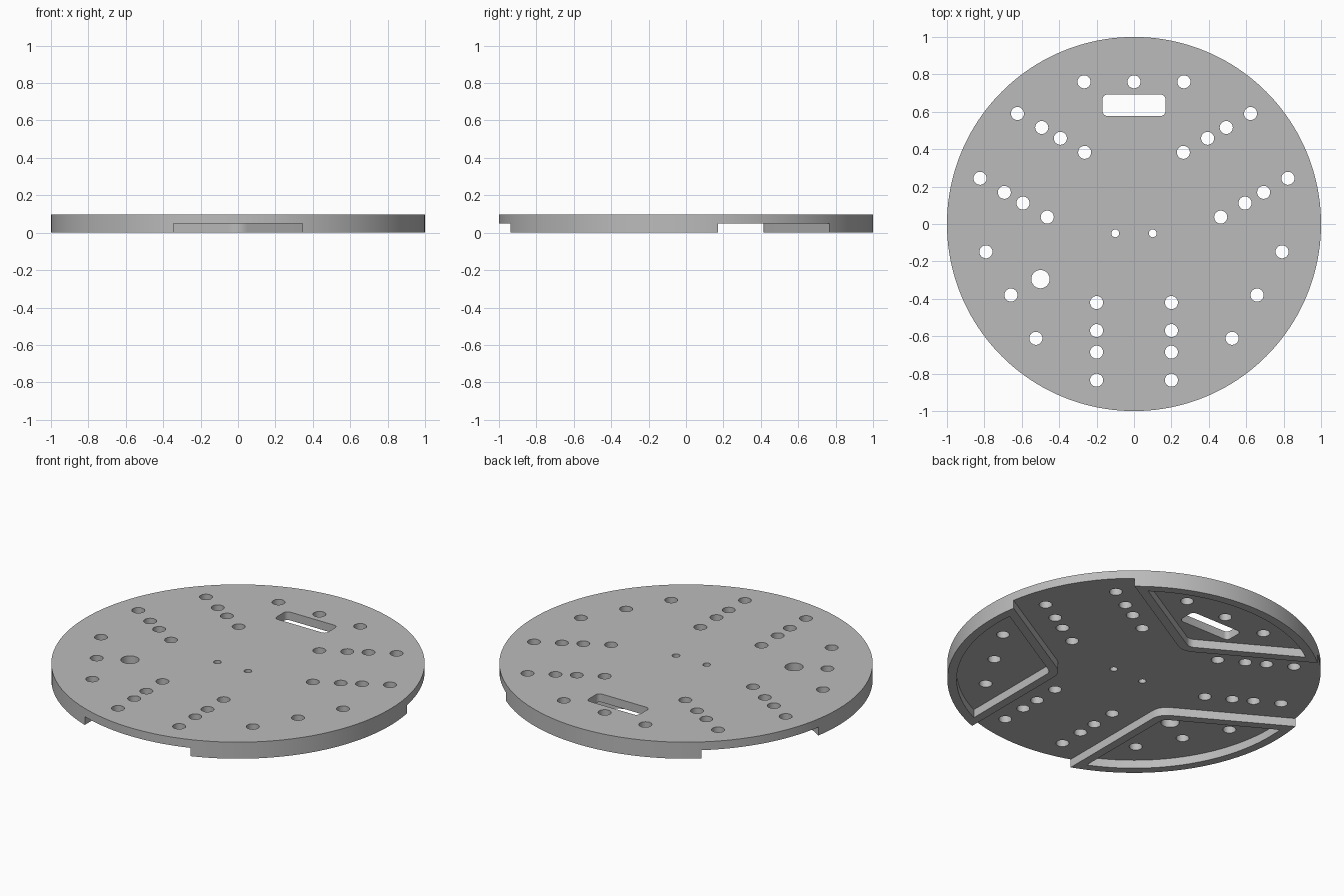
import bpy, bmesh
from math import sin, cos, asin, radians, degrees

cube = bpy.data.objects.get("Cube")
if cube:
    bpy.data.objects.remove(cube, do_unlink=True)

HEIGHT, DEPTH = 0.098, 0.049     # disc thickness, underside recess depth
ARM, RIM, FILLET = 0.345, 0.05, 0.1   # channel half width, rim width, corner
WEDGES = (90, 210, 330)          # directions of the raised wedges


def arc(cx, cy, r, start, end, steps):
    """Points along an arc, both ends included."""
    angles = [radians(start + (end - start) * i / steps) for i in range(steps + 1)]
    return [(cx + r * cos(t), cy + r * sin(t)) for t in angles]


def circle(cx, cy, r, steps):
    return arc(cx, cy, r, 0, 360, steps)[:-1]


def turn(x, y, angle):
    c, s = cos(radians(angle)), sin(radians(angle))
    return (x * c - y * s, x * s + y * c)


def prisms(name, outlines, z0, z1):
    """One object holding an upright prism for each outline."""
    bm = bmesh.new()
    for outline in outlines:
        face = bm.faces.new([bm.verts.new((x, y, z0)) for x, y in outline])
        new = bmesh.ops.extrude_face_region(bm, geom=[face])["geom"]
        verts = [v for v in new if isinstance(v, bmesh.types.BMVert)]
        bmesh.ops.translate(bm, verts=verts, vec=(0, 0, z1 - z0))
    bmesh.ops.recalc_face_normals(bm, faces=bm.faces[:])
    mesh = bpy.data.meshes.new(name)
    bm.to_mesh(mesh)
    bm.free()
    obj = bpy.data.objects.new(name, mesh)
    bpy.context.collection.objects.link(obj)
    return obj


# Disc
disc = prisms("base_disc", [circle(0, 0, 1, 160)], 0, HEIGHT)

# Three-armed channel with rounded inner corners
centre = (ARM + FILLET) / cos(radians(30))
channel = []
for a in WEDGES:
    channel += [turn(1.2, -ARM, a - 60), turn(1.2, ARM, a - 60)]
    cx, cy = turn(centre, 0, a)
    channel += arc(cx, cy, FILLET, a + 210, a + 150, 10)

# Pocket inside each wedge, leaving a rim
pockets = []
outer = 1 - RIM
corner = 60 - degrees(asin((ARM + RIM) / outer))
for a in WEDGES:
    cx, cy = turn(centre, 0, a)
    pockets.append(arc(cx, cy, FILLET - RIM, a + 150, a + 210, 8)
                   + arc(0, 0, outer, a - corner, a + corner, 32))

# Through holes, repeated for each third
holes = []
for angle in (0, 120, 240):
    spots = [(x, 0.76) for x in (-0.267, 0, 0.267)]
    spots += [(x, y) for x in (-0.2, 0.2) for y in (-0.42, -0.57, -0.685, -0.835)]
    holes += [circle(*turn(x, y, angle), 0.035, 24) for x, y in spots]
holes += [circle(x, -0.05, 0.021, 20) for x in (-0.1, 0.1)]
holes.append(circle(-0.5, -0.295, 0.049, 32))

# Rounded slot
slot = []
for x, y, start in ((0.143, 0.667, 0), (-0.143, 0.667, 90),
                    (-0.143, 0.603, 180), (0.143, 0.603, 270)):
    slot += arc(x, y, 0.025, start, start + 90, 6)
holes.append(slot)

# Cut everything out of the disc
cutters = [prisms("underside_cutter", [channel] + pockets, -0.1, DEPTH),
           prisms("hole_cutter", holes, -0.2, 0.3)]
for cutter in cutters:
    cutter.hide_render = True
    mod = disc.modifiers.new(cutter.name, "BOOLEAN")
    mod.operation, mod.solver, mod.object = "DIFFERENCE", "EXACT", cutter
bpy.ops.object.select_all(action="DESELECT")
disc.select_set(True)
bpy.context.view_layer.objects.active = disc
for mod in list(disc.modifiers):
    bpy.ops.object.modifier_apply(modifier=mod.name)
for cutter in cutters:
    bpy.data.objects.remove(cutter, do_unlink=True)

# Colour and shading
grey = bpy.data.materials.new("plain_grey")
grey.use_nodes = True
colour = (0.5, 0.5, 0.5, 1)
grey.diffuse_color = colour
grey.node_tree.nodes["Principled BSDF"].inputs["Base Color"].default_value = colour
disc.data.materials.clear()
disc.data.materials.append(grey)
bpy.ops.object.shade_smooth_by_angle(angle=radians(30))
